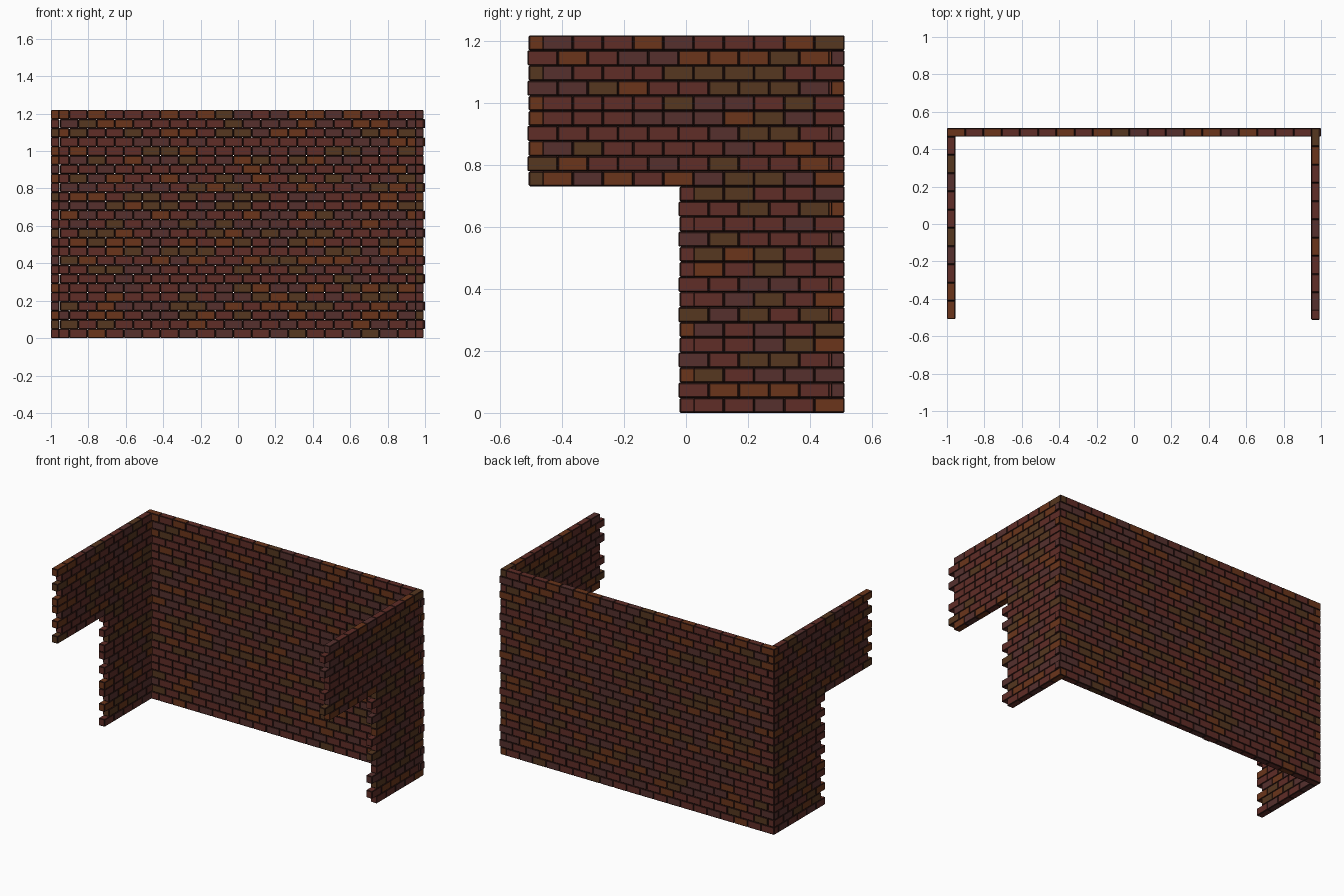
import bpy, bmesh, random
from mathutils import Matrix, Vector

if "Cube" in bpy.data.objects:
    bpy.data.objects.remove(bpy.data.objects["Cube"])

random.seed(7)
L = 2 / 20.5          # brick length (20.5 bricks span the back wall)
H = L / 2             # course height
T = 0.0447            # brick thickness
B = 0.0038            # worn edge width
ROWS = 25
X, Y = 1.0, 10.5 * L / 2


def material(name, rgb):
    m = bpy.data.materials.new(name)
    m.diffuse_color = (*rgb, 1)
    m.use_nodes = True
    m.node_tree.nodes["Principled BSDF"].inputs["Base Color"].default_value = m.diffuse_color
    return m


mats = [material("brick_red", (0.115, 0.026, 0.020)),
        material("brick_plum", (0.092, 0.030, 0.027)),
        material("brick_orange", (0.145, 0.036, 0.011)),
        material("brick_olive", (0.092, 0.038, 0.014)),
        material("dark_edges", (0.024, 0.0075, 0.006))]


def shifted(row):
    # courses repeat in blocks of five: A B A B A
    return row % 5 in (1, 3)


def brick(bm, lo, hi):
    lo, hi = Vector(lo), Vector(hi)
    size = hi - lo
    mat = Matrix.Translation((lo + hi) / 2) @ Matrix.Diagonal((*size, 1))
    verts = bmesh.ops.create_cube(bm, size=1, matrix=mat)["verts"]
    colour = random.choices(range(4), (40, 24, 18, 18))[0]
    for f in {f for v in verts for f in v.link_faces}:
        f.material_index = colour


def finish(bm, name):
    # chamfer every brick edge in the dark colour
    bmesh.ops.bevel(bm, geom=bm.edges[:], offset=B, segments=1,
                    affect='EDGES', profile=0.5, material=4)
    me = bpy.data.meshes.new(name)
    bm.to_mesh(me)
    bm.free()
    for m in mats:
        me.materials.append(m)
    bpy.context.collection.objects.link(bpy.data.objects.new(name, me))


# back wall
bm = bmesh.new()
for r in range(ROWS):
    x0 = -X + (H if shifted(r) else 0)
    for i in range(20):
        brick(bm, (x0 + i * L, Y - T, r * H), (x0 + (i + 1) * L, Y, (r + 1) * H))
finish(bm, "back_wall")


# side walls: short below, long overhang in the top ten courses,
# interlocking with the back wall at alternate courses
def side_wall(name, x0, flip):
    bm = bmesh.new()
    for r in range(ROWS):
        through = shifted(r) == flip          # this course reaches the back face
        y1 = Y if through else Y - (T if flip else H)
        for i in range(5 if r < 15 else 10):
            brick(bm, (x0, y1 - (i + 1) * L, r * H),
                  (x0 + T, y1 - i * L, (r + 1) * H))
    finish(bm, name)


side_wall("right_wall", 0.9475, False)
side_wall("left_wall", -X, True)
